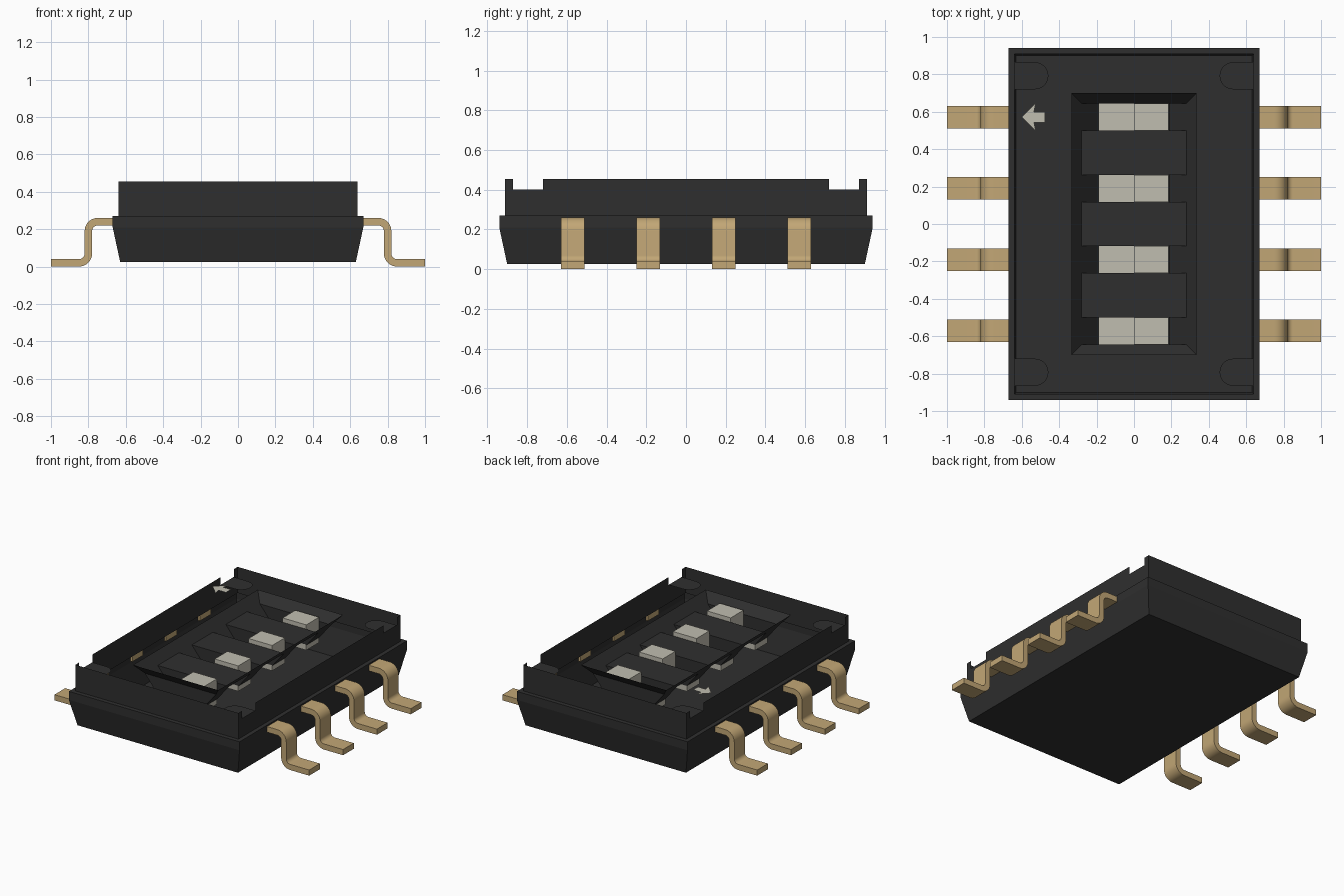
import bpy, bmesh, math
from mathutils import Vector

if "Cube" in bpy.data.objects:
    bpy.data.objects.remove(bpy.data.objects["Cube"], do_unlink=True)


def material(name, rgb):
    m = bpy.data.materials.new(name)
    m.use_nodes = True
    m.diffuse_color = (*rgb, 1)
    m.node_tree.nodes["Principled BSDF"].inputs["Base Color"].default_value = (*rgb, 1)
    return m


BLACK = material("black plastic", (0.028, 0.028, 0.028))
GOLD = material("gold plated metal", (0.54, 0.385, 0.18))
IVORY = material("ivory plastic", (0.53, 0.51, 0.435))


def make(name, polygons, mat):
    """Object from a list of polygons, welded along shared edges."""
    bm = bmesh.new()
    for poly in polygons:
        bm.faces.new([bm.verts.new(p) for p in poly])
    bmesh.ops.remove_doubles(bm, verts=bm.verts, dist=1e-5)
    mesh = bpy.data.meshes.new(name)
    bm.to_mesh(mesh)
    bm.free()
    mesh.materials.append(mat)
    obj = bpy.data.objects.new(name, mesh)
    bpy.context.collection.objects.link(obj)
    return obj


def rect(hx, hy, z):
    return [(-hx, -hy, z), (hx, -hy, z), (hx, hy, z), (-hx, hy, z)]


def loft(a, b):
    n = len(a)
    return [[a[i], a[(i + 1) % n], b[(i + 1) % n], b[i]] for i in range(n)]


def box(x0, x1, y0, y1, z0, z1):
    a = [(x0, y0, z0), (x1, y0, z0), (x1, y1, z0), (x0, y1, z0)]
    b = [(x, y, z1) for x, y, _ in a]
    return [a[::-1], b] + loft(a, b)


# Lower housing: tapered tray with a narrow lip
rings = [rect(0.63, 0.90, 0.025), rect(0.67, 0.94, 0.21),
         rect(0.67, 0.94, 0.27), rect(0.64, 0.91, 0.27)]
polys = [rings[0][::-1]]
for low, high in zip(rings, rings[1:]):
    polys += loft(low, high)
make("lower_housing", polys, BLACK)

# Cover walls: hollow frame, long sides notched near the corners
TOP, NOTCH = 0.455, 0.40
half = [(0.91, 0.27), (0.91, TOP), (0.87, TOP), (0.87, NOTCH), (0.72, NOTCH), (0.72, TOP)]
outline = half + [(-y, z) for y, z in reversed(half)]
polys = [[(0.64, y, z) for y, z in outline],
         [(-0.64, y, z) for y, z in reversed(outline)]]
for s in (1, -1):
    polys.append([(-0.64 * s, -0.91 * s, 0.27), (0.64 * s, -0.91 * s, 0.27),
                  (0.64 * s, -0.91 * s, TOP), (-0.64 * s, -0.91 * s, TOP)])
make("cover_walls", polys, BLACK)

# Round-ended corner ledges behind the notches
for sx in (1, -1):
    for sy in (1, -1):
        pts = [(0.64, 0.72), (0.64, 0.865)]
        for i in range(13):
            a = math.pi / 2 + math.pi * i / 12
            pts.append((0.53 + 0.0725 * math.cos(a), 0.7925 + 0.0725 * math.sin(a)))
        if sx * sy < 0:
            pts.reverse()
        make("corner_ledge", [[(sx * x, sy * y, NOTCH) for x, y in pts]], BLACK)

# Switch well: bevelled rim, islands and sloped slots
ISLE, FLOOR, HW = 0.39, 0.28, 0.0725
centres = [-0.5725, -0.19, 0.19, 0.5725]
polys = loft(rect(0.28, 0.645, ISLE), rect(0.335, 0.70, TOP))
section = [(-0.28, ISLE), (-0.19, FLOOR), (0.19, FLOOR), (0.28, ISLE)]
for c in centres:
    for (xa, za), (xb, zb) in zip(section, section[1:]):
        polys.append([(xa, c - HW, za), (xb, c - HW, zb), (xb, c + HW, zb), (xa, c + HW, za)])
    for y in (c - HW, c + HW):
        polys.append([(x, y, z) for x, z in section])
for a, b in zip(centres, centres[1:]):
    polys.append([(-0.28, a + HW, ISLE), (0.28, a + HW, ISLE),
                  (0.28, b - HW, ISLE), (-0.28, b - HW, ISLE)])
make("switch_well", polys, BLACK)

# Sliders: low base with a raised knob on one side
for c in centres:
    y0, y1 = c - HW + 0.001, c + HW - 0.001
    make("slider_base", box(-0.19, 0, y0, y1, 0.24, 0.30), IVORY)
    make("slider_knob", box(0, 0.185, y0, y1, 0.24, 0.42), IVORY)

# Direction arrow on the top plane
upper = [(-0.60, 0), (-0.525, 0.075), (-0.535, 0.028), (-0.475, 0.028)]
arrow = upper + [(x, -y) for x, y in reversed(upper[1:])]
make("direction_arrow", [[(x, 0.572 + y, TOP + 0.002) for x, y in reversed(arrow)]], IVORY)


# Gull-wing pins: flat strip swept along a filleted path
def pin_section():
    T, R = 0.02, 0.05
    path = [(Vector((0.655, 0.24)), Vector((0, 1)))]
    for cx, cz, start, turn in ((0.75, 0.19, 90, -90), (0.85, 0.07, 180, 90)):
        for i in range(9):
            a = math.radians(start + turn * i / 8)
            d = Vector((math.cos(a), math.sin(a)))
            path.append((Vector((cx, cz)) + d * R, d if turn < 0 else -d))
    path.append((Vector((1.0, 0.02)), Vector((0, 1))))
    return [p + n * T for p, n in path], [p - n * T for p, n in path]


outer, inner = pin_section()
for side in (1, -1):
    for c in (-0.57, -0.19, 0.19, 0.57):
        rows = []
        for o, i in zip(outer, inner):
            rows.append([(side * o.x, c - 0.06, o.y), (side * o.x, c + 0.06, o.y),
                         (side * i.x, c + 0.06, i.y), (side * i.x, c - 0.06, i.y)])
        polys = [rows[0], rows[-1][::-1]]
        for a, b in zip(rows, rows[1:]):
            polys += loft(a, b)
        pin = make("left_pin" if side > 0 else "right_pin", polys, GOLD)
        bm = bmesh.new()
        bm.from_mesh(pin.data)
        bmesh.ops.recalc_face_normals(bm, faces=bm.faces)
        bm.to_mesh(pin.data)
        bm.free()
        bpy.ops.object.select_all(action="DESELECT")
        pin.select_set(True)
        bpy.context.view_layer.objects.active = pin
        bpy.ops.object.shade_smooth_by_angle(angle=math.radians(30))
